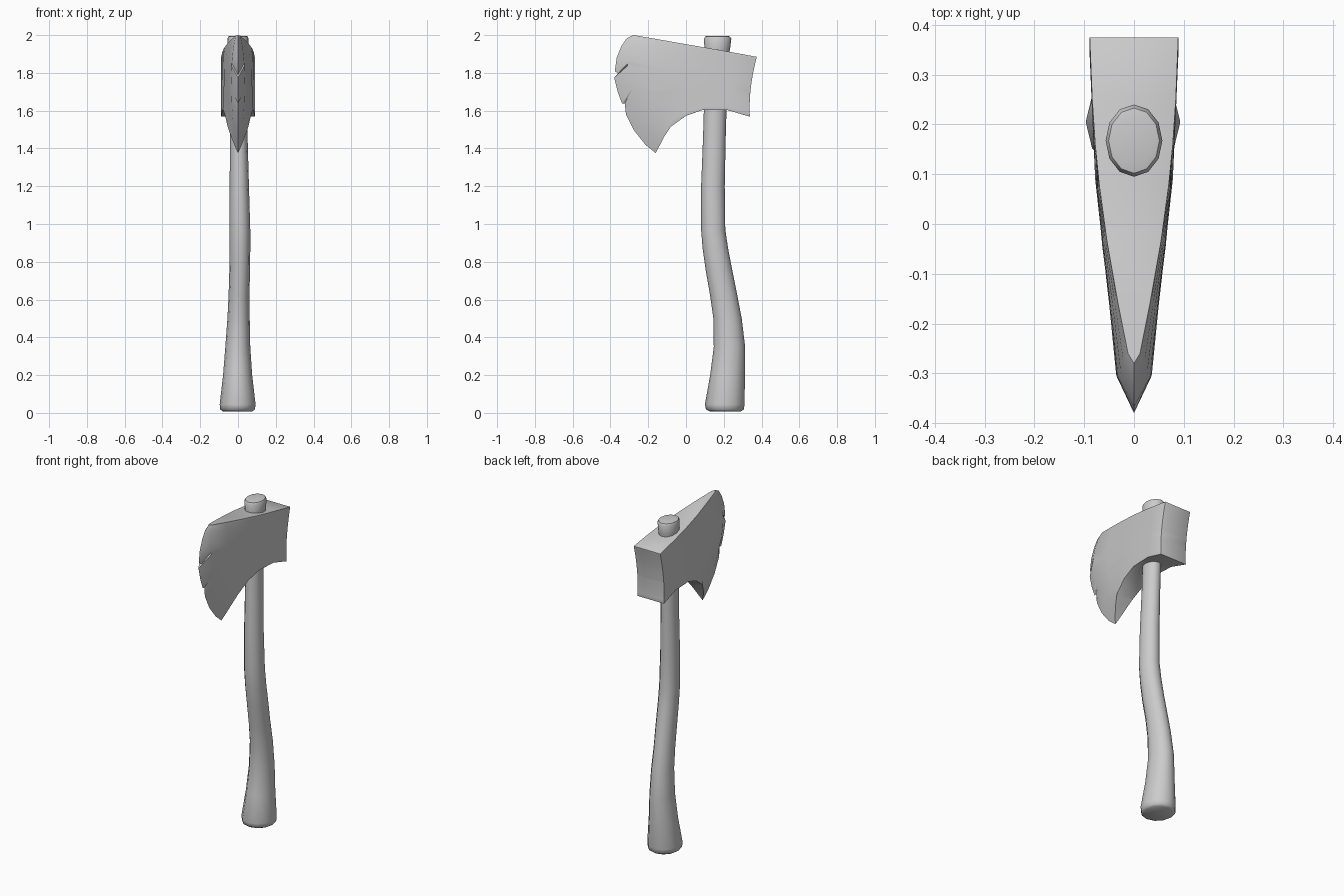
import bpy, bmesh, math
from mathutils import Vector


def finish(bm, name, angle):
    bmesh.ops.recalc_face_normals(bm, faces=bm.faces)
    mesh = bpy.data.meshes.new(name)
    bm.to_mesh(mesh)
    bm.free()
    ob = bpy.data.objects.new(name, mesh)
    bpy.context.collection.objects.link(ob)
    bpy.ops.object.select_all(action='DESELECT')
    ob.select_set(True)
    bpy.context.view_layer.objects.active = ob
    bpy.ops.object.shade_smooth_by_angle(angle=math.radians(angle))
    return ob


# Handle: elliptical rings (z, front y, back y, centre x, half width)
RINGS = [
    (0.008, 0.125, 0.29, -0.002, 0.078), (0.018, 0.106, 0.306, -0.002, 0.092),
    (0.045, 0.10, 0.31, -0.002, 0.095), (0.2, 0.128, 0.312, -0.002, 0.077),
    (0.35, 0.147, 0.313, -0.001, 0.066), (0.5, 0.145, 0.295, 0.003, 0.059),
    (0.62, 0.128, 0.272, 0.005, 0.055), (0.75, 0.105, 0.246, 0.009, 0.055),
    (0.87, 0.088, 0.223, 0.01, 0.055), (0.97, 0.08, 0.208, 0.01, 0.055),
    (1.2, 0.08, 0.205, 0.007, 0.051), (1.45, 0.09, 0.21, 0.004, 0.047),
    (1.62, 0.095, 0.215, 0.002, 0.047), (1.88, 0.102, 0.225, 0.0, 0.05),
    (1.925, 0.098, 0.233, 0.0, 0.054), (1.98, 0.095, 0.24, 0.0, 0.057),
    (1.993, 0.102, 0.233, 0.0, 0.051), (1.996, 0.118, 0.217, 0.0, 0.038),
]
SIDES = 12
bm = bmesh.new()
rings = []
for z, y0, y1, cx, hx in RINGS:
    rings.append([bm.verts.new((cx + hx * math.sin(a), (y0 + y1) / 2 + (y1 - y0) / 2 * math.cos(a), z))
                  for a in (2 * math.pi * k / SIDES for k in range(SIDES))])
for a, b in zip(rings, rings[1:]):
    for k in range(SIDES):
        n = (k + 1) % SIDES
        bm.faces.new((a[k], a[n], b[n], b[k]))
bm.faces.new(rings[0])
bm.faces.new(rings[-1])
finish(bm, "handle", 50)

# Axe head: chipped cutting edge (y, z), then columns running back to the poll
EDGE = [(-0.28, 2.0), (-0.315, 1.982), (-0.343, 1.94), (-0.367, 1.88), (-0.377, 1.81),
        (-0.352, 1.79), (-0.38, 1.775), (-0.362, 1.70), (-0.338, 1.637), (-0.324, 1.638),
        (-0.318, 1.58), (-0.275, 1.495), (-0.215, 1.42), (-0.16, 1.375)]
# top, middle, bottom (y, z) and half widths at top, middle, bottom
COLUMNS = [
    ((-0.26, 1.997), (-0.30, 1.76), (-0.145, 1.405), (0.012, 0.036, 0.014)),
    ((-0.16, 1.98), (-0.16, 1.75), (-0.118, 1.458), (0.032, 0.05, 0.035)),
    ((-0.03, 1.957), (-0.04, 1.75), (-0.08, 1.515), (0.055, 0.064, 0.055)),
    ((0.08, 1.938), (0.06, 1.75), (0.0, 1.573), (0.07, 0.073, 0.068)),
    ((0.16, 1.924), (0.15, 1.75), (0.09, 1.604), (0.078, 0.079, 0.078)),
    ((0.25, 1.908), (0.24, 1.74), (0.22, 1.603), (0.084, 0.084, 0.084)),
    ((0.375, 1.885), (0.343, 1.72), (0.338, 1.568), (0.089, 0.089, 0.089)),
]
ROWS = len(EDGE)


def through(a, m, b, t):
    # parabola through three values at t = 0, 0.5 and 1
    return a * (1 - t) * (1 - 2 * t) + m * 4 * t * (1 - t) + b * t * (2 * t - 1)


bm = bmesh.new()
edge = [bm.verts.new((0, y, z)) for y, z in EDGE]
sides = {}
for s in (-1, 1):
    grid = [edge]
    for top, mid, bot, w in COLUMNS:
        col = []
        for r in range(ROWS):
            t = (2.0 - EDGE[r][1]) / 0.625
            p = [through(top[i], mid[i], bot[i], t) for i in (0, 1)]
            col.append(bm.verts.new((s * through(*w, t), p[0], p[1])))
        grid.append(col)
    for a, b in zip(grid, grid[1:]):
        for r in range(ROWS - 1):
            bm.faces.new((a[r], a[r + 1], b[r + 1], b[r]))
    sides[s] = grid
L, R = sides[-1], sides[1]
# top and bottom strips, then the poll face
for r in (0, ROWS - 1):
    bm.faces.new((edge[r], L[1][r], R[1][r]))
    for c in range(1, len(COLUMNS)):
        bm.faces.new((L[c][r], L[c + 1][r], R[c + 1][r], R[c][r]))
for r in range(ROWS - 1):
    bm.faces.new((L[-1][r], L[-1][r + 1], R[-1][r + 1], R[-1][r]))
bmesh.ops.recalc_face_normals(bm, faces=bm.faces)
# soften the poll's corners
hard = [e for e in bm.edges if e.calc_face_angle(0) > 0.9 and all(v.co.y > -0.1 for v in e.verts)]
bmesh.ops.bevel(bm, geom=hard, offset=0.008, segments=2, profile=0.5, affect='EDGES', clamp_overlap=True)
finish(bm, "axe_head", 32)
